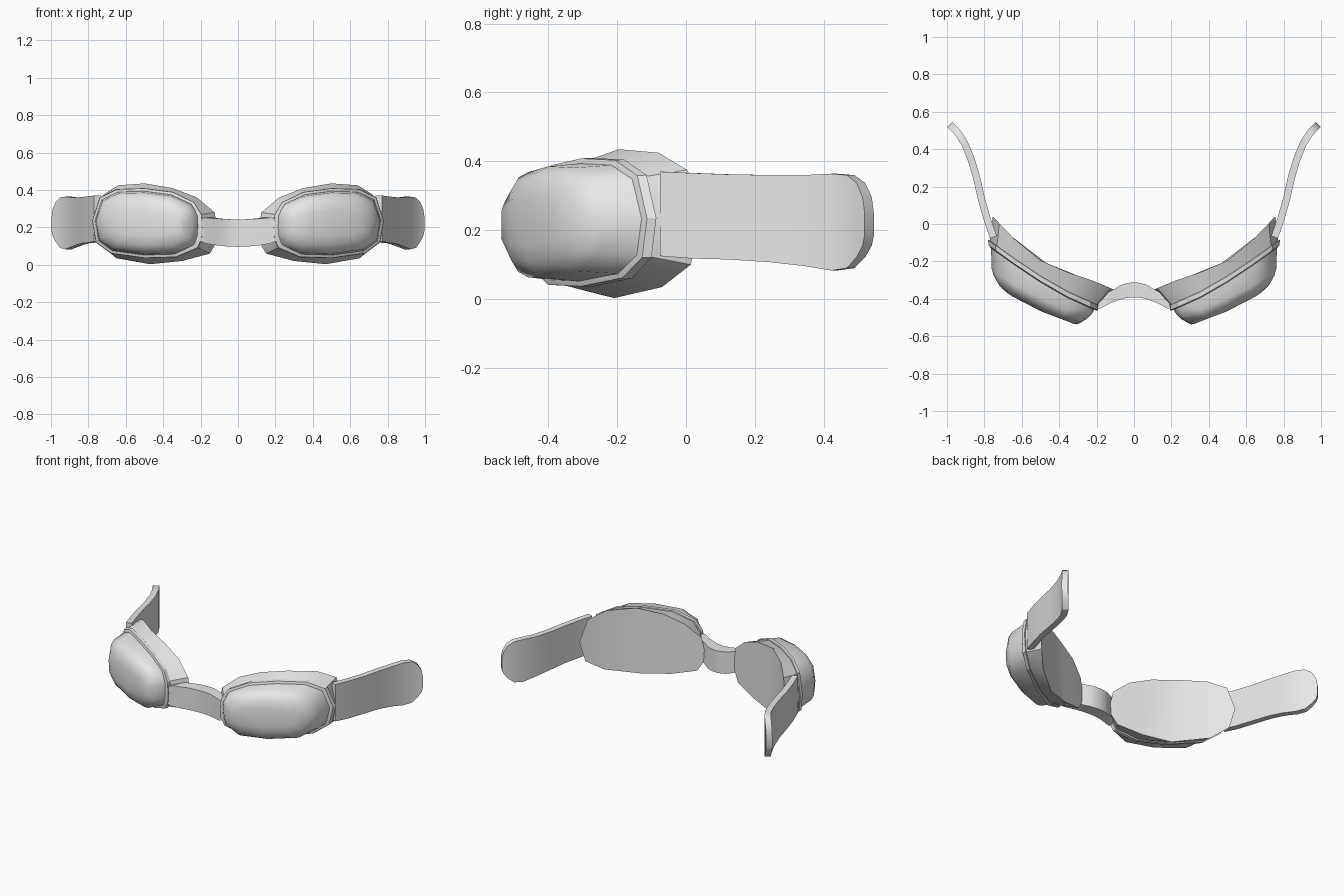
import bpy, bmesh, math

if "Cube" in bpy.data.objects:
    bpy.data.objects.remove(bpy.data.objects["Cube"])

grey = bpy.data.materials.new("light grey")
grey.diffuse_color = (0.8, 0.8, 0.8, 1)
grey.use_nodes = True
grey.node_tree.nodes["Principled BSDF"].inputs["Base Color"].default_value = grey.diffuse_color


def interp(curve, x):
    """Piecewise linear value, extended past both ends."""
    for (x0, y0), (x1, y1) in zip(curve, curve[1:]):
        if x <= x1 or (x1, y1) == curve[-1]:
            return y0 + (y1 - y0) * (x - x0) / (x1 - x0)


def make(name, rings, caps, mirror=True, angle=32):
    """Loft closed rings; caps are the faces (as index lists) closing each end."""
    bm = bmesh.new()
    vs = [[bm.verts.new(p) for p in r] for r in rings]
    n = len(rings[0])
    for a, b in zip(vs, vs[1:]):
        for i in range(n):
            j = (i + 1) % n
            bm.faces.new((a[i], a[j], b[j], b[i]))
    for end in (vs[0], vs[-1]):
        for f in caps:
            bm.faces.new([end[i] for i in f])
    bmesh.ops.recalc_face_normals(bm, faces=bm.faces)
    me = bpy.data.meshes.new(name)
    bm.to_mesh(me)
    bm.free()
    ob = bpy.data.objects.new(name, me)
    me.materials.append(grey)
    bpy.context.collection.objects.link(ob)
    bpy.ops.object.select_all(action='DESELECT')
    ob.select_set(True)
    bpy.context.view_layer.objects.active = ob
    bpy.ops.object.shade_smooth_by_angle(angle=math.radians(angle))
    if mirror:
        ob.modifiers.new("Mirror", 'MIRROR')
    return ob


# Eyepiece outlines (x, z), running from the nose over the top
BACK = [(.11, .2), (.125, .28), (.22, .36), (.35, .41), (.5, .435), (.64, .425),
        (.72, .375), (.755, .23), (.73, .1), (.65, .035), (.47, .003), (.3, .02),
        (.15, .06), (.115, .12)]
RIM = [(.19, .2), (.195, .27), (.235, .335), (.35, .39), (.5, .41), (.65, .405),
       (.74, .36), (.78, .235), (.76, .12), (.68, .06), (.5, .035), (.33, .04),
       (.215, .09), (.193, .14)]
# Depth curves (x, y)
BACK_Y = [(.11, -.35), (.2, -.31), (.35, -.26), (.5, -.195), (.64, -.08), (.755, .04)]
RIM_Y = [(.19, -.44), (.35, -.37), (.55, -.255), (.78, -.09)]
FRONT_Y = [(.2, -.465), (.26, -.515), (.31, -.54), (.5, -.47), (.65, -.39), (.71, -.345), (.76, -.27)]
CX, CZ = .485, .222
STRIPS = [(0, 1, 13), (6, 7, 8)] + [(i, i + 1, 13 - i, 14 - i) for i in range(1, 6)]


def ring(outline, curve, sx=1, sz=1, dy=0, dome=0):
    pts = []
    for x, z in outline:
        x, z = CX + (x - CX) * sx, CZ + (z - CZ) * sz
        pts.append((x, interp(curve, x) + dy + dome * ((z - CZ) / .18) ** 2, z))
    return pts


# Face cushion with a solid curved back
make("eye_cushion", [ring(BACK, BACK_Y), ring(RIM, RIM_Y, .975, .965)], STRIPS)

# Raised rim around the lens
make("lens_rim", [ring(RIM, RIM_Y, .96, .94, .01), ring(RIM, RIM_Y, 1, 1, .004),
                  ring(RIM, RIM_Y, .995, .99, -.022), ring(RIM, RIM_Y, .95, .91, -.028)],
     STRIPS, angle=25)

# Domed lens
make("lens", [ring(RIM, RIM_Y, .95, .92, -.01),
              ring(RIM, FRONT_Y, .935, .87, .03, .05),
              ring(RIM, FRONT_Y, .90, .78, .008, .05),
              ring(RIM, FRONT_Y, .80, .62, 0, .04),
              ring(RIM, FRONT_Y, .66, .35, 0, .03)], STRIPS, angle=60)


def band(name, stations, mirror):
    """Strip of rectangles: (front x, front y, back x, back y, bottom, top)."""
    rings = [[(fx, fy, lo), (fx, fy, hi), (bx, by, hi), (bx, by, lo)]
             for fx, fy, bx, by, lo, hi in stations]
    make(name, rings, [(0, 1, 2, 3)], mirror)


# Side strap: centre path x, y, then bottom and top heights
PATH = [(.752, -.07, .125, .37), (.783, .02, .118, .366), (.815, .13, .115, .362),
        (.842, .25, .107, .36), (.872, .35, .096, .36), (.905, .43, .083, .364),
        (.935, .478, .09, .36), (.96, .508, .122, .337), (.978, .526, .155, .295),
        (.984, .532, .185, .25)]
strap = []
for k, (x, y, lo, hi) in enumerate(PATH):
    a, b = PATH[max(k - 1, 0)], PATH[min(k + 1, len(PATH) - 1)]
    dx, dy = b[0] - a[0], b[1] - a[1]
    s = .019 / math.hypot(dx, dy)
    strap.append((x + dy * s, y - dx * s, x - dy * s, y + dx * s, lo, hi))
band("side_strap", strap, True)

# Nose bridge
HALF = [(0, -.392, 0, -.312, .096, .242), (.04, -.395, .035, -.315, .097, .243),
        (.08, -.405, .07, -.326, .1, .245), (.13, -.425, .1, -.345, .106, .248),
        (.175, -.45, .13, -.36, .115, .252), (.2, -.455, .17, -.37, .125, .245)]
left = [(-a, b, -c, d, e, f) for a, b, c, d, e, f in HALF[:0:-1]]
band("nose_bridge", left + HALF, False)
